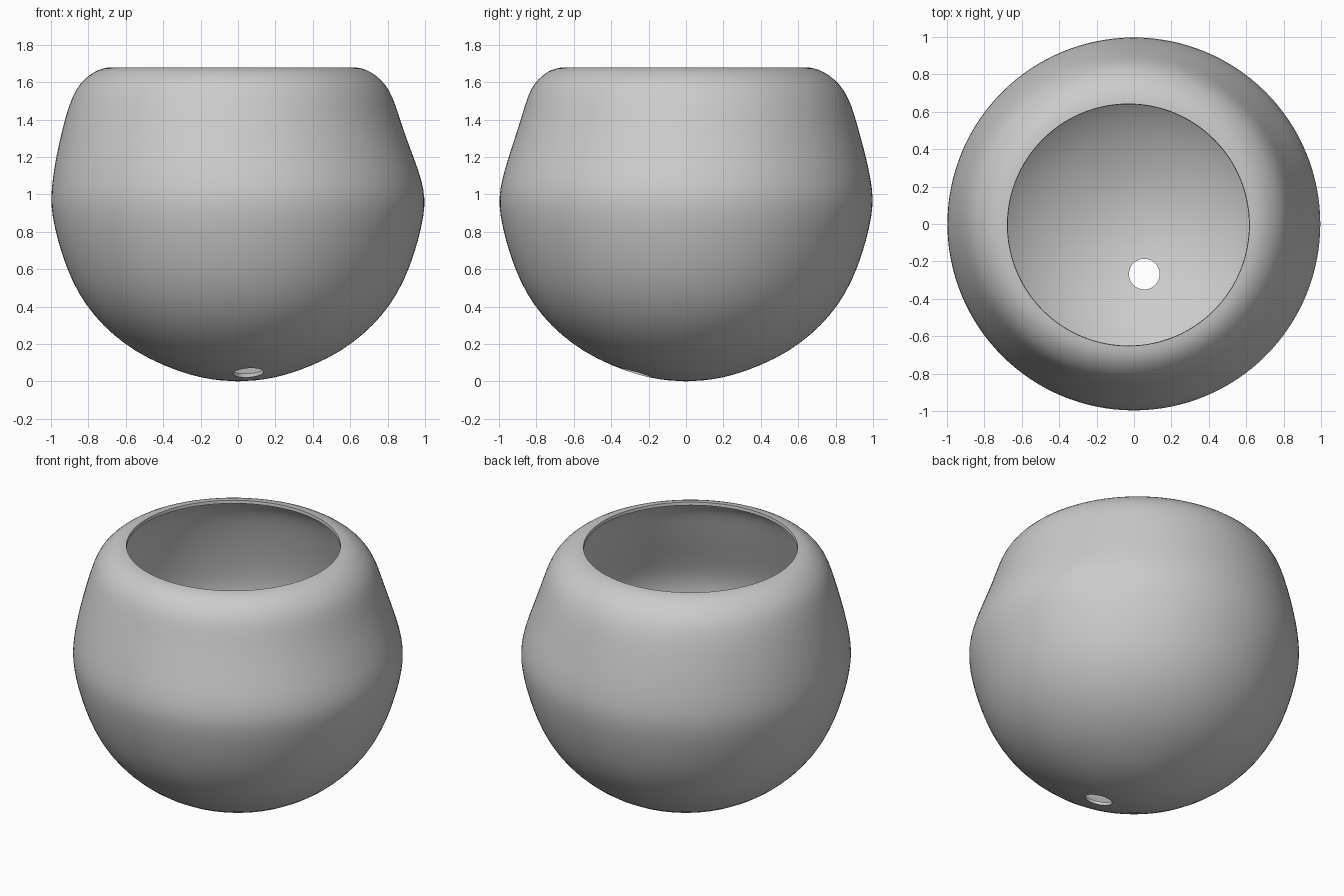
import bpy
import bmesh
import math
from mathutils import Vector

cube = bpy.data.objects.get("Cube")
if cube:
    bpy.data.objects.remove(cube, do_unlink=True)

# Plain grey clay
clay = bpy.data.materials.new("grey clay")
clay.use_nodes = True
GREY = (0.6, 0.6, 0.6, 1.0)
clay.diffuse_color = GREY
bsdf = next(n for n in clay.node_tree.nodes if n.type == 'BSDF_PRINCIPLED')
bsdf.inputs["Base Color"].default_value = GREY

# Outer silhouette (radius, height), from the base up to the rim
PROFILE = [(0, 0), (0.13, 0.008), (0.25, 0.032), (0.4, 0.085), (0.55, 0.16),
           (0.67, 0.25), (0.77, 0.35), (0.855, 0.47), (0.92, 0.61),
           (0.97, 0.77), (0.995, 0.89), (1.002, 0.98), (0.988, 1.08),
           (0.957, 1.2), (0.906, 1.37), (0.873, 1.48), (0.84, 1.56),
           (0.795, 1.615), (0.74, 1.657), (0.69, 1.676), (0.648, 1.68)]
SEGMENTS = 64


def lean(z):
    """Sideways drift of the hand-shaped upper half."""
    t = min(max((z - 0.98) / 0.4, 0), 1)
    s = t * t * (3 - 2 * t)
    top = min(max((z - 1.5) / 0.18, 0), 1)
    return Vector((-0.03 * s, 0.012 * s - 0.017 * top, 0))


# Revolve the silhouette into an open bowl
bm = bmesh.new()
verts = [bm.verts.new((r, 0, z)) for r, z in PROFILE]
edges = [bm.edges.new(pair) for pair in zip(verts, verts[1:])]
bmesh.ops.spin(bm, geom=verts + edges, cent=(0, 0, 0), axis=(0, 0, 1),
               angle=math.tau, steps=SEGMENTS)
bmesh.ops.remove_doubles(bm, verts=bm.verts[:], dist=0.0005)
bmesh.ops.recalc_face_normals(bm, faces=bm.faces[:])
lowest = min(bm.faces, key=lambda f: f.calc_center_median().z)
if lowest.normal.z > 0:
    bmesh.ops.reverse_faces(bm, faces=bm.faces[:])
for v in bm.verts:
    v.co += lean(v.co.z)
mesh = bpy.data.meshes.new("pot")
bm.to_mesh(mesh)
bm.free()
mesh.materials.append(clay)
pot = bpy.data.objects.new("pot", mesh)
bpy.context.collection.objects.link(pot)

# Cutter for the drainage hole in the floor
bpy.ops.mesh.primitive_cylinder_add(vertices=48, radius=0.082, depth=0.4,
                                    location=(0.055, -0.268, 0.05))
cutter = bpy.context.object
cutter.name = "drain_hole_cutter"
cutter.hide_render = True
cutter.data.materials.append(clay)

# Smooth the surface, give it a thin wall, then cut the hole
subsurf = pot.modifiers.new("smooth", 'SUBSURF')
subsurf.levels = subsurf.render_levels = 1
wall = pot.modifiers.new("wall", 'SOLIDIFY')
wall.thickness = 0.02
wall.offset = -1
hole = pot.modifiers.new("drain hole", 'BOOLEAN')
hole.operation = 'DIFFERENCE'
hole.solver = 'EXACT'
hole.object = cutter

bpy.ops.object.select_all(action='DESELECT')
pot.select_set(True)
bpy.context.view_layer.objects.active = pot
for name in [m.name for m in pot.modifiers]:
    bpy.ops.object.modifier_apply(modifier=name)
bpy.data.objects.remove(cutter, do_unlink=True)
bpy.ops.object.shade_smooth_by_angle(angle=math.radians(40))
